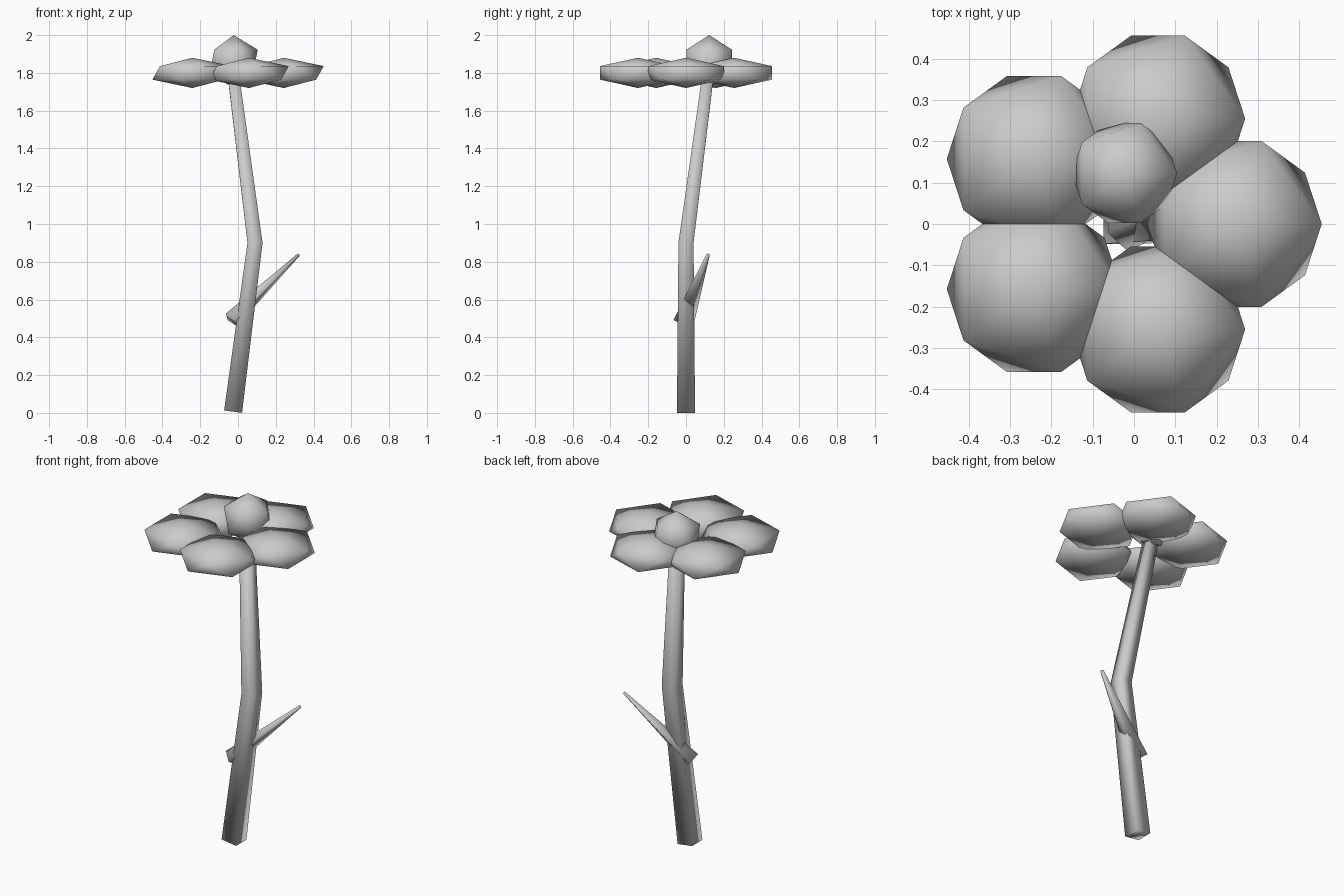
import bpy, bmesh, math
from mathutils import Vector

if "Cube" in bpy.data.objects:
    bpy.data.objects.remove(bpy.data.objects["Cube"])


def blob(name, centre, radius, height):
    # Smooth-shaded 20-sided blob, squashed to the given half height
    bpy.ops.mesh.primitive_ico_sphere_add(subdivisions=1, radius=1, location=centre)
    ob = bpy.context.object
    ob.name = name
    ob.scale = (radius, radius, height)
    bpy.ops.object.transform_apply(location=False, rotation=False, scale=True)
    bpy.ops.object.shade_smooth()
    return ob


def loft(name, rings):
    # Skin four-cornered rings into a closed, smooth-shaded stalk
    bm = bmesh.new()
    loops = [[bm.verts.new(p) for p in ring] for ring in rings]
    for a, b in zip(loops, loops[1:]):
        for i in range(4):
            j = (i + 1) % 4
            bm.faces.new((a[i], a[j], b[j], b[i]))
    bm.faces.new(loops[0][::-1])
    bm.faces.new(loops[-1])
    bmesh.ops.recalc_face_normals(bm, faces=bm.faces)
    for f in bm.faces:
        f.smooth = True
    me = bpy.data.meshes.new(name)
    bm.to_mesh(me)
    bm.free()
    ob = bpy.data.objects.new(name, me)
    bpy.context.collection.objects.link(ob)
    return ob


def square(c, r, u, w):
    c = Vector(c)
    return [c + r * (su * u + sw * w) for su, sw in ((-1, -1), (1, -1), (1, 1), (-1, 1))]


def diamond(c, a, b, u, w):
    c = Vector(c)
    return [c - a * u, c - b * w, c + a * u, c + b * w]


# Stem: square section, bent once, tapering upwards
Y = Vector((0, 1, 0))
lower_x = Vector((0.9, 0, -0.12)).normalized()
top_x = Vector((1, 0, 0.13)).normalized()
top_y = Vector((0, 1, -0.13)).normalized()
loft("stem", [
    square((-0.026, 0, 0.0065), 0.048, lower_x, Y),
    square((0.09, 0, 0.90), 0.04, Vector((1, 0, 0)), Y),
    square((-0.026, 0.118, 1.80), 0.03, top_x, top_y),
])

# Leaf: diamond section spike passing through the stem
base, tip = Vector((-0.035, -0.01, 0.492)), Vector((0.322, 0.117, 0.838))
d = (tip - base).normalized()
u = Vector((-d.y, d.x, 0)).normalized()
w = d.cross(u)
loft("leaf", [diamond(base, 0.06, 0.046, u, w), diamond(tip, 0.01, 0.008, u, w)])

# Five petals around the head
for i in range(5):
    a = math.radians(72 * i)
    blob(f"petal_{i + 1}", (-0.025 + 0.268 * math.cos(a), 0.268 * math.sin(a), 1.80), 0.236, 0.08)

# Flower centre sitting on the stem tip
blob("flower_centre", (-0.023, 0.123, 1.86), 0.142, 0.14)
